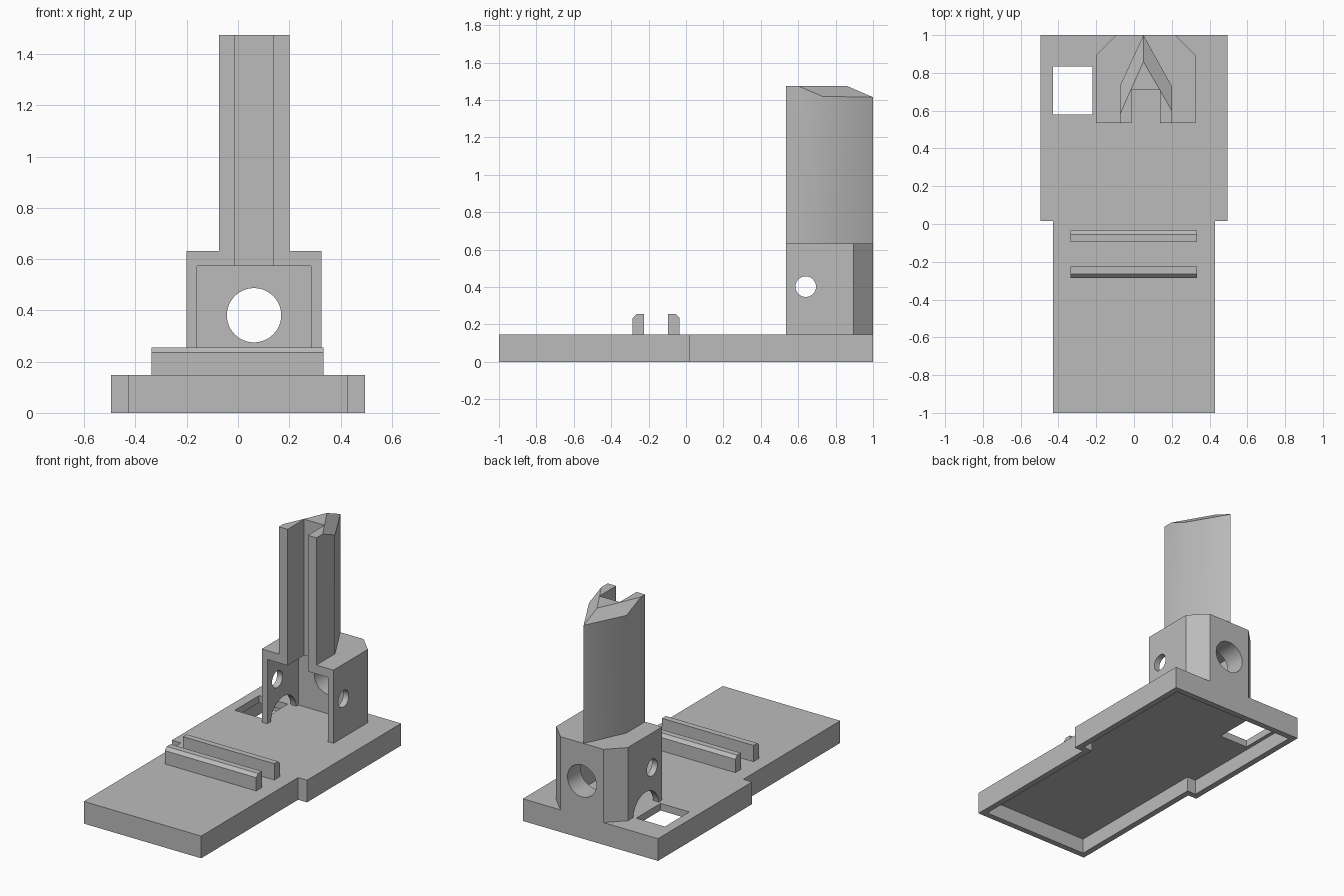
import bpy, bmesh, math
from mathutils import Matrix, Vector

cube = bpy.data.objects.get("Cube")
if cube:
    bpy.data.objects.remove(cube, do_unlink=True)

GREY = (0.5, 0.5, 0.5, 1)
mat = bpy.data.materials.new("grey_plastic")
mat.use_nodes = True
mat.diffuse_color = GREY
mat.node_tree.nodes["Principled BSDF"].inputs["Base Color"].default_value = GREY


def to_object(name, bm):
    bmesh.ops.recalc_face_normals(bm, faces=bm.faces[:])
    mesh = bpy.data.meshes.new(name)
    bm.to_mesh(mesh)
    bm.free()
    mesh.materials.append(mat)
    ob = bpy.data.objects.new(name, mesh)
    bpy.context.collection.objects.link(ob)
    return ob


def prism(name, profile, low, high, axis="z"):
    """Extrude an (x, y) profile along z, or a (y, z) profile along x."""
    bm = bmesh.new()
    place = (lambda p: (*p, low)) if axis == "z" else (lambda p: (low, *p))
    face = bm.faces.new([bm.verts.new(place(p)) for p in profile])
    moved = bmesh.ops.extrude_face_region(bm, geom=[face])["geom"]
    step = Vector((0, 0, high - low)) if axis == "z" else Vector((high - low, 0, 0))
    bmesh.ops.translate(bm, vec=step, verts=[v for v in moved if isinstance(v, bmesh.types.BMVert)])
    return to_object(name, bm)


def box(name, x0, x1, y0, y1, z0, z1):
    return prism(name, [(x0, y0), (x1, y0), (x1, y1), (x0, y1)], z0, z1)


def cylinder(name, centre, radius, length, axis):
    bm = bmesh.new()
    turn = Matrix.Rotation(math.pi / 2, 4, "Y" if axis == "x" else "X")
    bmesh.ops.create_cone(bm, cap_ends=True, segments=48, radius1=radius, radius2=radius,
                          depth=length, matrix=Matrix.Translation(centre) @ turn)
    return to_object(name, bm)


def activate(ob):
    bpy.ops.object.select_all(action="DESELECT")
    ob.select_set(True)
    bpy.context.view_layer.objects.active = ob


def cut(ob, *cutters):
    activate(ob)
    for cutter in cutters:
        cutter.hide_render = True
        mod = ob.modifiers.new("cut", "BOOLEAN")
        mod.operation, mod.solver, mod.object = "DIFFERENCE", "EXACT", cutter
        bpy.ops.object.modifier_apply(modifier=mod.name)
        bpy.data.objects.remove(cutter, do_unlink=True)


def stepped_outline(inset):
    """Base outline: narrow front half, wide back half."""
    narrow, wide, end, step = 0.43 - inset, 0.495 - inset, 1 - inset, 0.015 + inset
    right = [(narrow, -end), (narrow, step), (wide, step), (wide, end)]
    return right + [(-x, y) for x, y in reversed(right)]


TOP = 0.147          # top of the base
MID = 0.0625         # centre line of housing and tower
FRONT = 0.535        # front of housing and tower

# Hollow base with a square opening
base = prism("base", stepped_outline(0), 0, TOP)
cut(base,
    prism("base_cavity", stepped_outline(0.04), -0.1, 0.1),
    box("base_opening", -0.43, -0.22, 0.58, 0.835, -0.1, 0.3))

# Two rails, each chamfered on its outer edge
for name, outer, way in (("front_rail", -0.285, 1), ("back_rail", -0.035, -1)):
    inner, bevel = outer + way * 0.06, outer + way * 0.02
    prism(name, [(outer, TOP), (inner, TOP), (inner, 0.255), (bevel, 0.255), (outer, 0.235)],
          -0.337, 0.333, "x")

# Housing with chamfered back corners, open at the front
half = 0.2625
housing = prism("housing", [(MID - half, FRONT), (MID + half, FRONT), (MID + half, 0.895),
                            (MID + half - 0.105, 1), (MID - half + 0.105, 1), (MID - half, 0.895)],
                TOP, 0.632)
cut(housing,
    box("housing_cavity", -0.16, 0.285, 0.4, 0.86, 0, 0.573),
    box("channel_slot", -0.012, 0.137, 0.4, 0.71, 0.5, 0.8),
    cylinder("back_hole", (MID, 0.95, 0.381), 0.106, 0.4, "y"),
    cylinder("side_holes", (MID, 0.64, 0.402), 0.055, 1, "x"),
    cylinder("side_arch", (-0.2, 0.705, 0.13), 0.135, 0.2, "x"))

# Tower with a channel down its front and a pointed back
tower = prism("tower", [(-0.075, FRONT), (-0.012, FRONT), (-0.012, 0.71), (0.137, 0.71),
                        (0.137, FRONT), (0.2, FRONT), (0.2, 0.73), (0.05, 1), (-0.075, 0.73)],
              0.632, 1.475)

# Sloped cuts on the two back edges of the tower top
bm = bmesh.new()
bm.from_mesh(tower.data)
ridge, tip = Vector((0.05, 0.86, 1.475)), Vector((0.05, 1, 1.415))
for end in (Vector((0.2, 0.6, 1.475)), Vector((-0.075, 0.58, 1.475))):
    normal = (end - ridge).cross(tip - ridge).normalized()
    if normal.z < 0:
        normal.negate()
    cutgeo = bmesh.ops.bisect_plane(bm, geom=bm.verts[:] + bm.edges[:] + bm.faces[:], dist=1e-5,
                                    plane_co=ridge, plane_no=normal, clear_outer=True)
    rim = [e for e in cutgeo["geom_cut"] if isinstance(e, bmesh.types.BMEdge)]
    bmesh.ops.holes_fill(bm, edges=[e for e in rim if e.is_valid and e.is_boundary], sides=0)
bmesh.ops.recalc_face_normals(bm, faces=bm.faces[:])
bm.to_mesh(tower.data)
bm.free()

# Smooth the round holes and the tower sides, keep other edges sharp
for ob in (housing, tower):
    activate(ob)
    bpy.ops.object.shade_smooth_by_angle(angle=math.radians(31))
